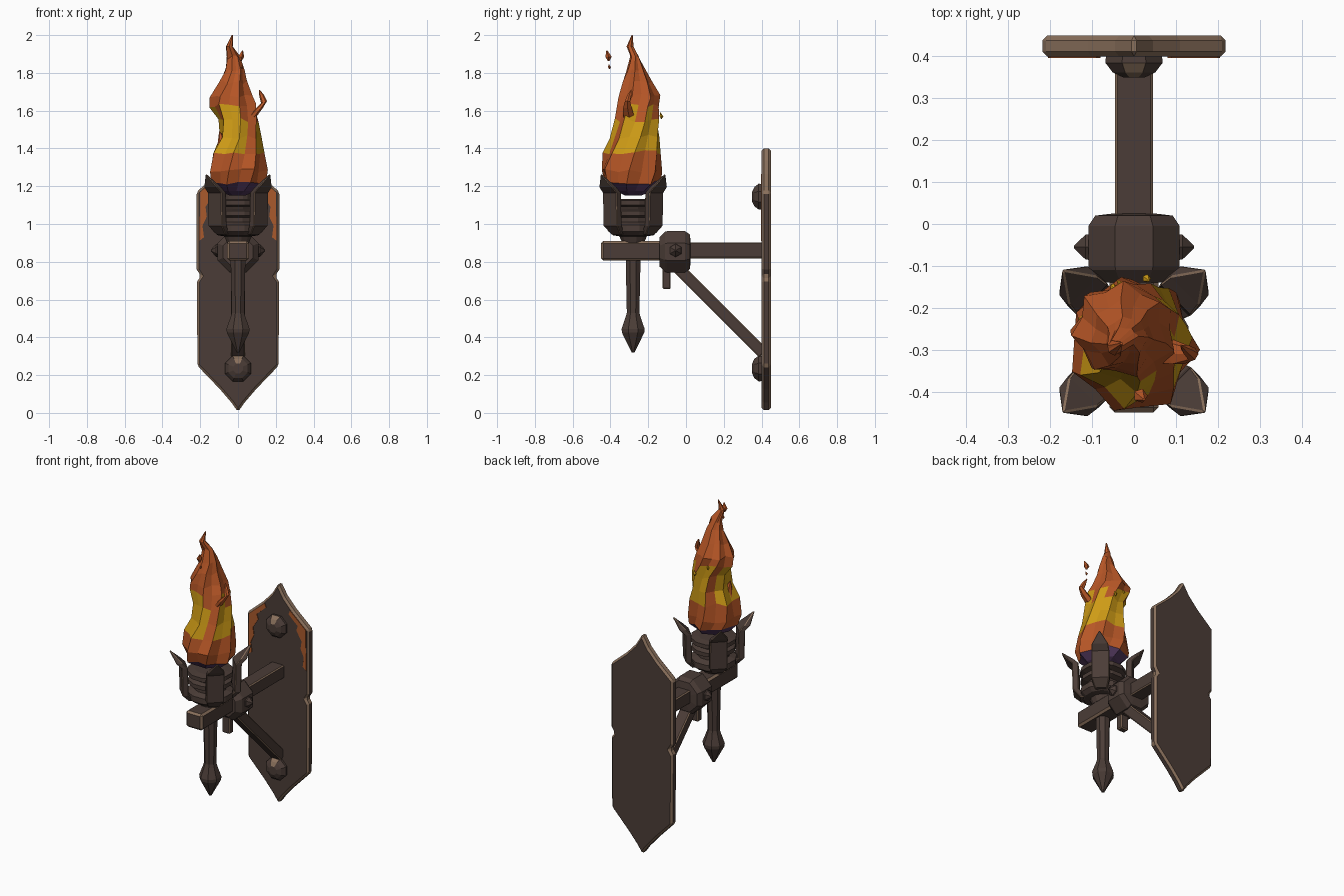
import bpy, bmesh, math, random
from mathutils import Vector, Matrix

if "Cube" in bpy.data.objects:
    bpy.data.objects.remove(bpy.data.objects["Cube"])

random.seed(4)


def mat(name, rgb):
    m = bpy.data.materials.new(name)
    m.diffuse_color = (*rgb, 1)
    m.use_nodes = True
    m.node_tree.nodes["Principled BSDF"].inputs["Base Color"].default_value = m.diffuse_color
    return m


IRON = mat("dark_iron", (0.070, 0.046, 0.038))
WORN = mat("worn_edge", (0.25, 0.16, 0.105))
RUST = mat("rust", (0.40, 0.10, 0.025))
ORANGE = mat("flame_orange", (0.48, 0.095, 0.020))
YELLOW = mat("flame_yellow", (0.62, 0.33, 0.008))
PURPLE = mat("flame_purple", (0.080, 0.038, 0.105))
METAL = [IRON, WORN]
FIRE = [ORANGE, YELLOW, PURPLE]


def loft(name, rings, mats=METAL, rule=None, wear=0.0, angle=50):
    """Skin a list of equal-length point rings, cap both ends."""
    bm = bmesh.new()
    vs = [[bm.verts.new(p) for p in r] for r in rings]
    n = len(rings[0])
    for i in range(len(vs) - 1):
        for k in range(n):
            q = (k + 1) % n
            f = bm.faces.new((vs[i][k], vs[i][q], vs[i + 1][q], vs[i + 1][k]))
            if rule and mats is FIRE:
                f.material_index = rule(f.calc_center_median(), k)
    bm.faces.new(vs[0])
    bm.faces.new(vs[-1])
    bmesh.ops.recalc_face_normals(bm, faces=bm.faces)
    bm.normal_update()
    if rule and mats is not FIRE:
        for f in bm.faces:
            f.material_index = rule(f)
    me = bpy.data.meshes.new(name)
    bm.to_mesh(me)
    bm.free()
    for m in mats:
        me.materials.append(m)
    ob = bpy.data.objects.new(name, me)
    bpy.context.collection.objects.link(ob)
    if wear:   # narrow bevels show the worn lighter metal
        b = ob.modifiers.new("wear", 'BEVEL')
        b.width, b.segments, b.material = wear, 1, 1
        b.limit_method, b.angle_limit = 'ANGLE', math.radians(angle)
    return ob


def lathe(name, prof, origin, axis='z', n=8, **kw):
    """prof = (radius, height along axis) pairs; flats face the world axes."""
    rings = []
    for r, h in prof:
        ring = []
        for k in range(n):
            a = math.tau * (k + 0.5) / n
            c, s = r * math.cos(a), r * math.sin(a)
            v = {'z': (c, s, h), 'y': (c, h, s), 'x': (h, c, s)}[axis]
            ring.append(Vector(origin) + Vector(v))
        rings.append(ring)
    return loft(name, rings, **kw)


def bar(name, a, b, hw, hh, wear=0.006):
    """Rectangular bar in the yz plane from a to b."""
    a, b = Vector((0, *a)), Vector((0, *b))
    side = Vector((1, 0, 0))
    up = (b - a).normalized().cross(side)
    corners = [(-1, -1), (1, -1), (1, 1), (-1, 1)]
    return loft(name, [[p + side * hw * i + up * hh * j for i, j in corners] for p in (a, b)],
                wear=wear)


def slab(name, outline, y0, y1, **kw):
    return loft(name, [[(x, y, z) for x, z in outline] for y in (y0, y1)], **kw)


# Wall plate with pointed ends and side notches
half = [(0.035, 0.055), (0.095, 0.125), (0.215, 0.25), (0.217, 0.695), (0.197, 0.725),
        (0.219, 0.76), (0.219, 1.17), (0.11, 1.265), (0.045, 1.335)]
outline = [(0, 0.005)] + half + [(0, 1.41)] + [(-x, z) for x, z in reversed(half)]
slab("wall_plate", outline, 0.40, 0.45, wear=0.012, angle=35,
     rule=lambda f: 1 if f.normal.z > 0.4 else 0)

# Rust patches near the upper front corners
patch = [(0.205, 0.91), (0.18, 0.93), (0.188, 0.99), (0.165, 1.04), (0.172, 1.09),
         (0.135, 1.15), (0.145, 1.18), (0.08, 1.24), (0.09, 1.265), (0.2, 1.17)]
for s in (-1, 1):
    slab("rust_patch", [(s * x, z) for x, z in patch], 0.396, 0.401, mats=[RUST])

# Plate rivets
for z in (1.145, 0.235):
    lathe("rivet", [(0.072, 0.405), (0.074, 0.385), (0.055, 0.362), (0.028, 0.350)],
          (0, 0, z), 'y', rule=lambda f: 1 if f.normal.z > 0.3 and f.normal.y < -0.3
          and abs(f.normal.x) < 0.3 else 0)

# Arm, front block, brace and hook
bar("arm", (-0.12, 0.86), (0.41, 0.86), 0.045, 0.042)
bar("arm_front_block", (-0.45, 0.858), (-0.10, 0.858), 0.058, 0.052, 0.012)
bar("brace", (-0.05, 0.775), (0.41, 0.315), 0.037, 0.031)
bar("brace_hook", (-0.103, 0.655), (-0.103, 0.78), 0.028, 0.021)

# Collar around the arm with side studs
lathe("collar", [(0.085, -0.14), (0.115, -0.11), (0.118, -0.10), (0.118, -0.005),
                 (0.100, 0.02), (0.055, 0.025)], (0, 0, 0.853), 'y')
for s in (-1, 1):
    lathe("collar_stud", [(0.036, 0.105 * s), (0.034, 0.116 * s), (0.004, 0.143 * s)],
          (0, -0.055, 0.86), 'x', n=6)

# Torch handle with pointed pommel
CY = -0.28
lathe("handle", [(0.008, 0.32), (0.064, 0.425), (0.066, 0.445), (0.042, 0.51),
                 (0.036, 0.53), (0.042, 0.79), (0.042, 0.95)], (0, CY, 0))

# Cup with stacked rings
lathe("cup", [(0.06, 0.90), (0.075, 0.935), (0.11, 0.94), (0.135, 0.96), (0.135, 0.995),
              (0.095, 1.01), (0.095, 1.035), (0.13, 1.045), (0.13, 1.07), (0.10, 1.08),
              (0.10, 1.09), (0.135, 1.10), (0.135, 1.125), (0.09, 1.132)],
      (0, CY, 0), n=12)

# Four flared prongs on the diagonals
prong = [(0.09, 0.13, 0.945, 0.035), (0.135, 0.172, 0.99, 0.052), (0.14, 0.177, 1.165, 0.052),
         (0.170, 0.208, 1.195, 0.048), (0.233, 0.241, 1.262, 0.004)]
for k in range(4):
    rot = Matrix.Rotation(math.radians(45 + 90 * k), 4, 'Z')
    rings = [[rot @ Vector(p) + Vector((0, CY, 0)) for p in
              ((a, -w, z), (b, -w, z), (b, w, z), (a, w, z))] for a, b, z, w in prong]
    loft("cup_prong", rings, wear=0.005)

# Flame: twisted, ridged rings (z, centre x, centre y, radius x, radius y)
levels = [(1.15, 0, -.28, .04, .04), (1.175, 0, -.28, .095, .10), (1.22, 0, -.285, .138, .145),
          (1.28, -.005, -.29, .150, .160), (1.38, 0, -.282, .138, .148),
          (1.46, .01, -.270, .108, .130), (1.55, .003, -.258, .103, .115),
          (1.63, -.022, -.252, .120, .108), (1.68, -.035, -.250, .108, .106),
          (1.75, -.028, -.262, .074, .078), (1.82, -.018, -.268, .050, .046),
          (1.88, -.025, -.270, .034, .024), (1.94, -.046, -.295, .018, .018),
          (2.0, -.03, -.285, .003, .003)]
N = 14
rings = []
for i, (z, cx, cy, rx, ry) in enumerate(levels):
    ring = []
    for k in range(N):
        a = math.tau * k / N + i * 0.13
        m = (1.05 if k % 2 else 0.90) + random.uniform(-0.04, 0.04)
        dz = random.uniform(-0.012, 0.012) if 1 < i < len(levels) - 2 else 0
        ring.append((cx + rx * m * math.cos(a), cy + ry * m * math.sin(a), z + dz))
    rings.append(ring)


def fire_rule(c, k):
    if c.z < 1.205 or (c.z < 1.24 and k % 5 == 0):
        return 2
    top = 1.62 if k % 3 else 1.54
    return 1 if 1.38 < c.z < top and k % 7 != 3 else 0


loft("flame", rings, mats=FIRE, rule=fire_rule)


# Small flame tongues: points with radius
def tongue(name, pts):
    rings = []
    for x, y, z, r in pts:
        rings.append([(x + r * math.cos(math.tau * k / 6), y + r * math.sin(math.tau * k / 6),
                       z + 0.4 * r * math.cos(math.tau * k / 6)) for k in range(6)])
    loft(name, rings, mats=FIRE)


tongue("flame_tongue_right", [(.06, -.30, 1.55, .035), (.105, -.31, 1.605, .028),
                              (.138, -.31, 1.645, .016), (.125, -.30, 1.68, .012),
                              (.112, -.29, 1.71, .002)])
tongue("flame_tongue_left", [(-.075, -.30, 1.38, .04), (-.085, -.31, 1.44, .022),
                             (-.098, -.31, 1.49, .002)])
tongue("flame_tongue_front", [(-.02, -.29, 1.56, .05), (-.02, -.325, 1.60, .028),
                              (-.01, -.325, 1.655, .003)])

# Floating embers
for x, y, z, r, m in ((.015, -.41, 1.885, .022, ORANGE), (.02, -.405, 1.83, .010, ORANGE),
                      (.03, -.13, 1.57, .013, YELLOW), (-.05, -.15, 1.62, .010, YELLOW)):
    loft("ember", [[(x + q * math.cos(math.tau * k / 5) + o, y + q * math.sin(math.tau * k / 5) - o,
                     z + h) for k in range(5)]
                   for q, h, o in ((r * .2, -r, 0), (r * .8, 0, 0), (r * .15, r * 1.5, r * .4))],
         mats=[m])
